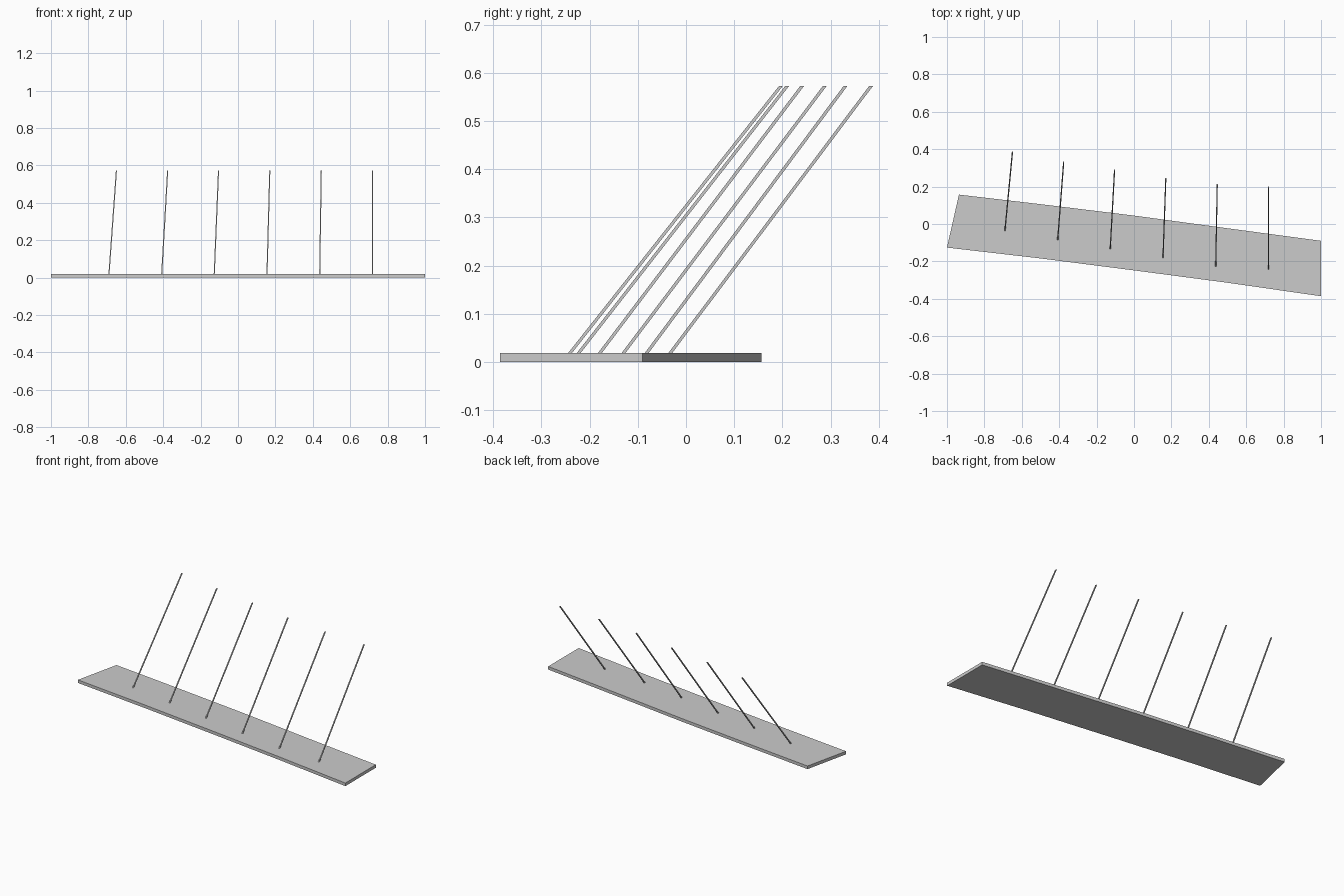
import bpy, bmesh
from mathutils import Vector

if "Cube" in bpy.data.objects:
    bpy.data.objects.remove(bpy.data.objects["Cube"])

def loft(name, lower, upper):
    # Solid between two matching outlines
    bm = bmesh.new()
    a = [bm.verts.new(p) for p in lower]
    b = [bm.verts.new(p) for p in upper]
    n = len(a)
    bm.faces.new(a[::-1])
    bm.faces.new(b)
    for i in range(n):
        j = (i + 1) % n
        bm.faces.new((a[i], a[j], b[j], b[i]))
    bmesh.ops.recalc_face_normals(bm, faces=bm.faces)
    me = bpy.data.meshes.new(name)
    bm.to_mesh(me)
    bm.free()
    ob = bpy.data.objects.new(name, me)
    bpy.context.collection.objects.link(ob)
    return ob

# Base slab with gently bowed long edges
outline = [(-1, -0.126), (-0.5, -0.184), (0, -0.248), (0.5, -0.314), (1, -0.386),
           (1, -0.09), (0.5, -0.023), (0, 0.045), (-0.5, 0.106), (-0.936, 0.157)]
loft("base_slab", [(x, y, 0) for x, y in outline], [(x, y, 0.019) for x, y in outline])

# Leaning rods: foot (x, y) and tip (x, y)
rods = [(-0.69, -0.034, -0.65, 0.384), (-0.408, -0.083, -0.376, 0.331),
        (-0.127, -0.131, -0.104, 0.288), (0.155, -0.18, 0.17, 0.241),
        (0.437, -0.224, 0.445, 0.21), (0.719, -0.242, 0.719, 0.197)]
r = 0.003
ry = 0.004
square = [(-r, -ry), (r, -ry), (r, ry), (-r, ry)]
for i, (x0, y0, x1, y1) in enumerate(rods):
    loft(f"rod_{i + 1}",
         [(x0 + a, y0 + b, 0.017) for a, b in square],
         [(x1 + a, y1 + b, 0.573) for a, b in square])
